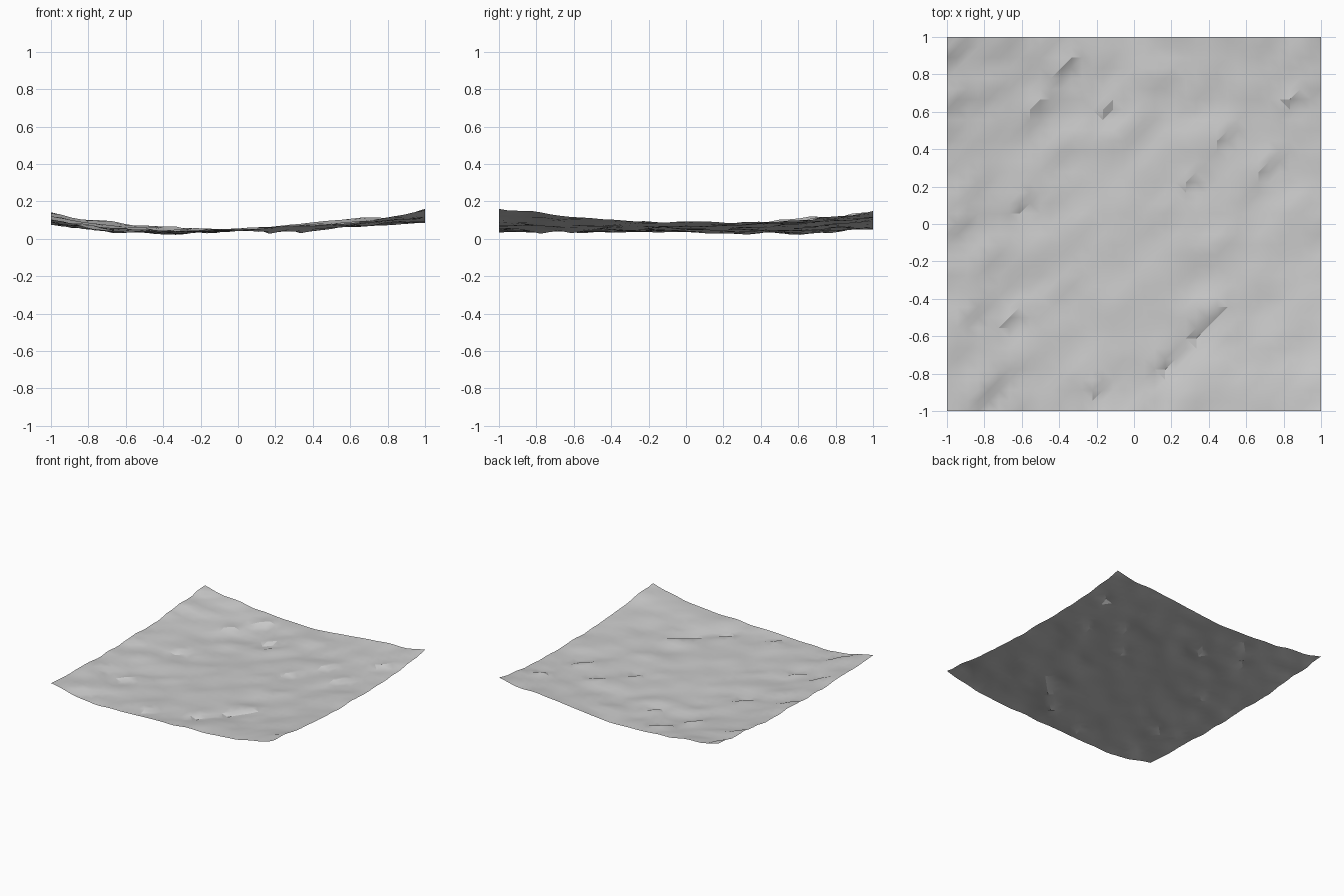
import bpy
import bmesh
import math
from mathutils import Vector, noise

if "Cube" in bpy.data.objects:
    bpy.data.objects.remove(bpy.data.objects["Cube"], do_unlink=True)

# Broad shape of the ground: a shallow bowl, rows from front to back
BOWL = [
    [.105, .045, .045, .05, .065, .09, .155],
    [.085, .045, .04, .045, .05, .08, .125],
    [.08, .045, .04, .045, .05, .075, .10],
    [.08, .05, .04, .045, .05, .075, .09],
    [.085, .05, .03, .045, .055, .075, .085],
    [.105, .06, .04, .045, .06, .085, .105],
    [.14, .085, .06, .055, .08, .11, .14],
]

# Small ledges that drop towards the front left side
LEDGES = [(-.95, .9), (-.35, .84), (-.95, .65), (-.5, .62), (-.14, .6),
          (.31, .22), (.48, .45), (.72, .3), (-.92, -.02), (-.87, -.5),
          (-.65, -.52), (.32, -.6), (.45, -.48), (.15, -.76), (-.2, -.9),
          (-.78, -.92), (-.6, .1), (.85, .65)]

CELLS = 36


def spline(values, t):
    """Smooth curve through evenly spaced values, t from 0 to 1."""
    last = len(values) - 1
    i = min(int(t * last), last - 1)
    f = t * last - i
    b, c = values[i], values[i + 1]
    a = values[i - 1] if i > 0 else 2 * b - c
    d = values[i + 2] if i + 2 <= last else 2 * c - b
    return b + f / 2 * (c - a + f * (2 * a - 5 * b + 4 * c - d + f * (3 * (b - c) + d - a)))


def height(x, y):
    z = spline([spline(row, (x + 1) / 2) for row in BOWL], (y + 1) / 2)
    # Ripples stretched along the rising diagonal
    along, across = x * .8 + y * .6, y * .8 - x * .6
    z += .012 * noise.noise(Vector((along * 3, across * 5, 3)))
    z += .012 * noise.noise(Vector((along * 5, across * 8, 8)))
    for lx, ly in LEDGES:
        u = (x - lx) * .7 - (y - ly) * .7
        v = (x - lx) * .7 + (y - ly) * .7
        z -= .017 * math.tanh(u / .02) * math.exp(-(u / .07) ** 2 - (v / .08) ** 2)
    return max(z, .004)


# Ground sheet
bm = bmesh.new()
bmesh.ops.create_grid(bm, x_segments=CELLS, y_segments=CELLS, size=1)
for v in bm.verts:
    v.co.z = height(v.co.x, v.co.y)
bmesh.ops.triangulate(bm, faces=bm.faces[:])
mesh = bpy.data.meshes.new("ground")
bm.to_mesh(mesh)
bm.free()
ground = bpy.data.objects.new("ground", mesh)
bpy.context.collection.objects.link(ground)

# Plain grey stone colour
grey = bpy.data.materials.new("light_grey")
grey.use_nodes = True
colour = (.6, .6, .6, 1)
grey.diffuse_color = colour
grey.node_tree.nodes["Principled BSDF"].inputs["Base Color"].default_value = colour
mesh.materials.append(grey)

# Smooth shading with crisp ledges
bpy.ops.object.select_all(action="DESELECT")
ground.select_set(True)
bpy.context.view_layer.objects.active = ground
bpy.ops.object.shade_smooth_by_angle(angle=math.radians(24))
